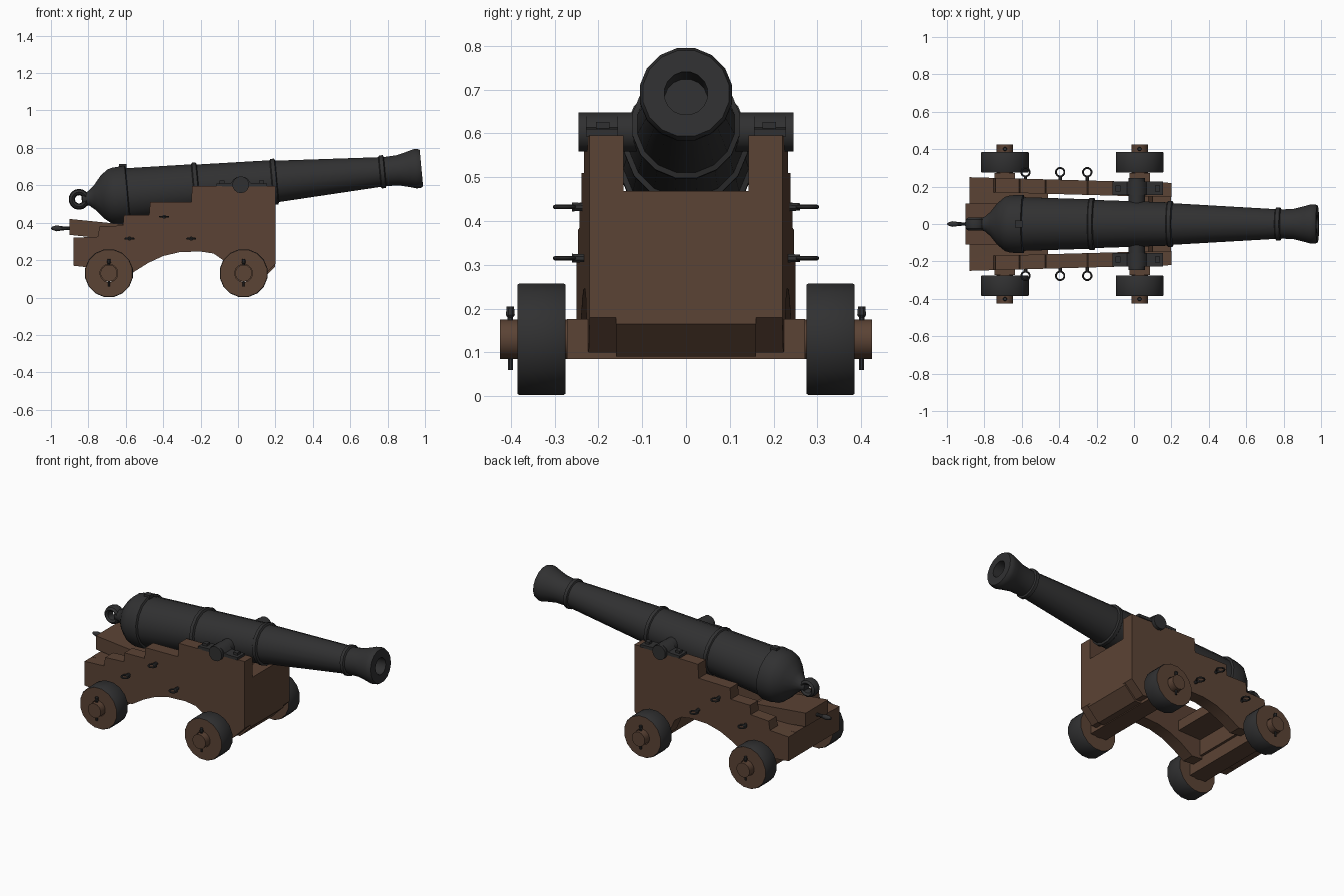
import bpy, bmesh, math
from mathutils import Matrix, Vector

if "Cube" in bpy.data.objects:
    bpy.data.objects.remove(bpy.data.objects["Cube"])


def material(name, col):
    m = bpy.data.materials.new(name)
    m.diffuse_color = (*col, 1)
    m.use_nodes = True
    m.node_tree.nodes["Principled BSDF"].inputs["Base Color"].default_value = m.diffuse_color
    return m


IRON = material("dark iron", (0.03, 0.03, 0.031))
WOOD = material("brown wood", (0.105, 0.056, 0.035))


def finish(name, bm, mat, smooth=True):
    bmesh.ops.recalc_face_normals(bm, faces=bm.faces)
    me = bpy.data.meshes.new(name)
    bm.to_mesh(me)
    bm.free()
    ob = bpy.data.objects.new(name, me)
    bpy.context.collection.objects.link(ob)
    me.materials.append(mat)
    if smooth:
        bpy.ops.object.select_all(action='DESELECT')
        ob.select_set(True)
        bpy.context.view_layer.objects.active = ob
        bpy.ops.object.shade_smooth_by_angle(angle=math.radians(35))
    return ob


def lathe(name, pts, mtx, segs, mat, closed=False):
    """Revolve (distance, radius) points about the local x axis."""
    bm = bmesh.new()
    rings = []
    for t, r in pts:
        if r == 0:
            rings.append([bm.verts.new(mtx @ Vector((t, 0, 0)))] * segs)
        else:
            rings.append([bm.verts.new(mtx @ Vector((t, r * math.cos(a), r * math.sin(a))))
                          for a in (2 * math.pi * (k + 0.5) / segs for k in range(segs))])
    pairs = list(zip(rings, rings[1:]))
    if closed:
        pairs.append((rings[-1], rings[0]))
    for a, b in pairs:
        for k in range(segs):
            n = (k + 1) % segs
            vs = list(dict.fromkeys([a[k], a[n], b[n], b[k]]))
            bm.faces.new(vs)
    return finish(name, bm, mat)


def prism(name, profile, y0, y1, mat, splay=0.0):
    """Extrude an xz profile from y0 to y1; splay shifts y along x."""
    bm = bmesh.new()
    sides = [[bm.verts.new((x, y + splay * (0.2 - x), z)) for x, z in profile] for y in (y0, y1)]
    bm.faces.new(sides[0])
    bm.faces.new(sides[1])
    n = len(profile)
    for i in range(n):
        j = (i + 1) % n
        bm.faces.new([sides[0][i], sides[0][j], sides[1][j], sides[1][i]])
    return finish(name, bm, mat)


def box(name, x0, x1, y0, y1, z0, z1, mat):
    return prism(name, [(x0, z0), (x1, z0), (x1, z1), (x0, z1)], y0, y1, mat)


def along_y(x, y, z):
    return Matrix.Translation((x, y, z)) @ Matrix.Rotation(math.pi / 2, 4, 'Z')


def ring(name, mtx, major, minor, segs, mat, stretch=1.0):
    pts = [(minor * stretch * math.sin(a), major + minor * math.cos(a))
           for a in (2 * math.pi * k / 8 for k in range(8))]
    return lathe(name, pts, mtx, segs, mat, closed=True)


# Barrel with reinforcing rings, muzzle swell and bore
tilt = Matrix.Translation((0, 0, 0.602)) @ Matrix.Rotation(-math.radians(5.2), 4, 'Y')
lathe("barrel", [(-0.84, 0), (-0.835, 0.03), (-0.80, 0.04), (-0.77, 0.066), (-0.73, 0.115),
                 (-0.69, 0.148), (-0.66, 0.156), (-0.61, 0.159), (-0.595, 0.158), (-0.59, 0.146),
                 (-0.24, 0.135), (-0.235, 0.143), (-0.215, 0.143), (-0.21, 0.131),
                 (0.18, 0.118), (0.185, 0.125), (0.205, 0.125), (0.21, 0.113),
                 (0.76, 0.081), (0.765, 0.09), (0.785, 0.09), (0.79, 0.079), (0.86, 0.083),
                 (0.92, 0.098), (0.95, 0.107), (0.97, 0.107), (0.985, 0.1),
                 (0.985, 0.05), (0.8, 0.05), (0.8, 0)], tilt, 16, IRON)
ring("breech_ring", along_y(-0.85, 0, 0.525), 0.039, 0.017, 14, IRON, 2.0)
box("vent_block", -0.635, -0.595, -0.018, 0.018, 0.66, 0.715, IRON)
lathe("trunnion", [(-0.245, 0), (-0.245, 0.045), (0.245, 0.045), (0.245, 0)],
      along_y(0.015, 0, 0.603), 14, IRON)

# Stepped cheek outline with arched underside
cheek = [(-0.88, 0.17), (-0.56, 0.135), (-0.48, 0.185), (-0.40, 0.222), (-0.31, 0.243),
         (-0.2, 0.246), (-0.13, 0.235), (-0.08, 0.2), (-0.04, 0.11), (0.12, 0.1), (0.2, 0.18),
         (0.2, 0.595), (-0.245, 0.595), (-0.25, 0.51), (-0.47, 0.51), (-0.475, 0.442),
         (-0.61, 0.442), (-0.615, 0.385), (-0.74, 0.38), (-0.75, 0.325), (-0.88, 0.32)]
arc = [(0.015 + 0.056 * math.cos(a), 0.592 + 0.056 * math.sin(a))
       for a in (math.pi * k / 8 for k in range(9))]

for s, side in ((-1, "right"), (1, "left")):
    prism(side + "_cheek", cheek, s * 0.143, s * 0.22, WOOD, s * 0.028)
    # Iron cap over the trunnion, with bolts
    prism(side + "_trunnion_cap", [(-0.115, 0.593), (-0.115, 0.61), (-0.06, 0.612)] + arc[::-1][1:-1]
          + [(0.09, 0.612), (0.155, 0.61), (0.155, 0.593)], s * 0.155, s * 0.228, IRON)
    for x in (-0.085, 0.125):
        box(side + "_cap_bolt", x - 0.014, x + 0.014, s * 0.175, s * 0.205, 0.605, 0.626, IRON)
    # Side tackle rings
    for x, z in ((-0.58, 0.315), (-0.395, 0.432), (-0.25, 0.315)):
        ring(side + "_tackle_ring", Matrix.Translation((x, s * 0.277, z))
             @ Matrix.Rotation(math.pi / 2, 4, 'Y'), 0.023, 0.005, 12, IRON)
        lathe(side + "_ring_bolt", [(-0.02, 0), (-0.02, 0.011), (0.02, 0.009), (0.02, 0)],
              along_y(x, s * 0.24, z), 8, IRON)
    for x, end in ((0.03, "front"), (-0.69, "rear")):
        # Wheel: wooden faces and dark tread
        w = lathe(f"{side}_{end}_wheel", [(-0.055, 0.048), (-0.055, 0.127), (-0.05, 0.13),
                  (0.05, 0.13), (0.055, 0.127), (0.055, 0.048)],
                  along_y(x, s * 0.33, 0.13), 16, WOOD, closed=True)
        w.data.materials.append(IRON)
        for p in w.data.polygons:
            if abs(p.normal.y) < 0.9 and math.hypot(p.center.x - x, p.center.z - 0.13) > 0.1:
                p.material_index = 1
        # Linchpin through the axle end
        lathe(f"{side}_{end}_linchpin", [(-0.07, 0), (-0.07, 0.006), (0.05, 0.007), (0.055, 0.011),
              (0.075, 0.009), (0.075, 0)], Matrix.Translation((x, s * 0.401, 0.13))
              @ Matrix.Rotation(-math.pi / 2, 4, 'Y'), 8, IRON)

# Axles: square beams with round ends
for x, end in ((0.03, "front"), (-0.69, "rear")):
    lathe(end + "_axle", [(-0.425, 0), (-0.425, 0.045), (0.425, 0.045), (0.425, 0)],
          along_y(x, 0, 0.13), 14, WOOD)
    box(end + "_axle_beam", x - 0.055, x + 0.055, -0.272, 0.272, 0.085, 0.176, WOOD)

# Front transom, rear transom and stool bed
prism("front_transom", [(0.07, 0.09), (0.125, 0.09), (0.199, 0.165), (0.199, 0.468), (0.1, 0.468)],
      -0.16, 0.16, WOOD)
box("rear_transom", -0.76, -0.62, -0.18, 0.18, 0.16, 0.3, WOOD)
box("stool_bed", -0.879, -0.46, -0.18, 0.18, 0.26, 0.322, WOOD)
box("rear_block", -0.879, -0.75, -0.18, 0.18, 0.17, 0.27, WOOD)

# Elevating wedge with turned handle
prism("elevating_wedge", [(-0.9, 0.335), (-0.74, 0.318), (-0.55, 0.32), (-0.55, 0.385), (-0.9, 0.42)],
      -0.11, 0.11, WOOD)
lathe("wedge_handle", [(-1.0, 0), (-0.995, 0.008), (-0.97, 0.016), (-0.94, 0.011), (-0.91, 0.009),
                       (-0.89, 0.012), (-0.89, 0)], Matrix.Translation((0, 0, 0.37)), 10, IRON)
